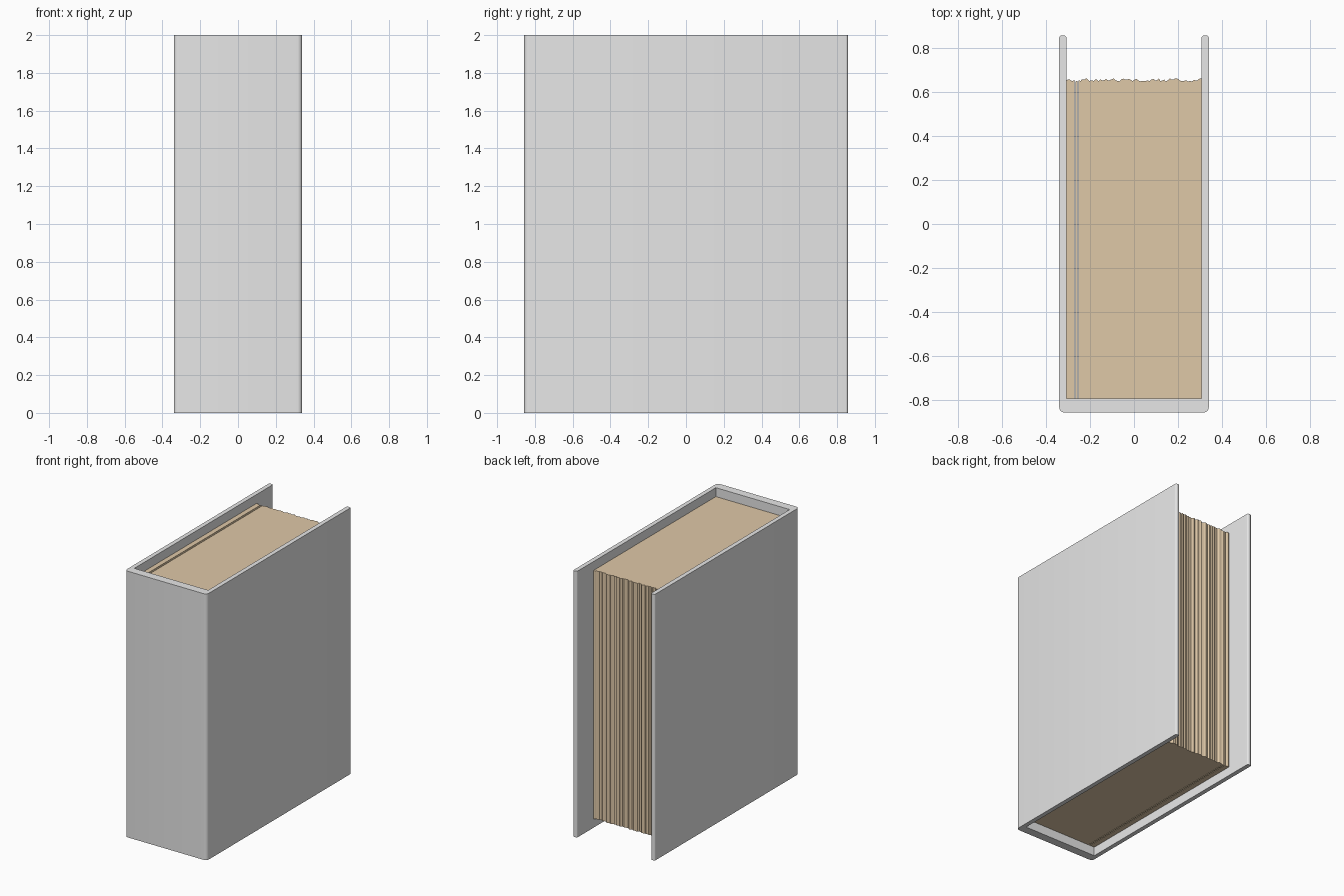
import bpy
import bmesh
import math
import random

random.seed(7)

cube = bpy.data.objects.get("Cube")
if cube:
    bpy.data.objects.remove(cube, do_unlink=True)


def make_material(name, colour):
    mat = bpy.data.materials.new(name)
    mat.use_nodes = True
    mat.diffuse_color = (*colour, 1)
    bsdf = next(n for n in mat.node_tree.nodes if n.type == "BSDF_PRINCIPLED")
    bsdf.inputs["Base Color"].default_value = (*colour, 1)
    return mat


def extrude_outline(name, outline, z0, z1, mat):
    """Closed xy outline raised into a prism from z0 to z1."""
    bm = bmesh.new()
    face = bm.faces.new([bm.verts.new((x, y, z0)) for x, y in outline])
    bm.normal_update()
    top = bmesh.ops.extrude_face_region(bm, geom=[face])["geom"]
    moved = [v for v in top if isinstance(v, bmesh.types.BMVert)]
    bmesh.ops.translate(bm, verts=moved, vec=(0, 0, z1 - z0))
    bmesh.ops.recalc_face_normals(bm, faces=bm.faces)
    mesh = bpy.data.meshes.new(name)
    bm.to_mesh(mesh)
    bm.free()
    mesh.materials.append(mat)
    obj = bpy.data.objects.new(name, mesh)
    bpy.context.collection.objects.link(obj)
    return obj


def arc(cx, cy, radius, start, end, steps=5):
    angles = [math.radians(start + (end - start) * i / steps) for i in range(steps + 1)]
    return [(cx + radius * math.cos(a), cy + radius * math.sin(a)) for a in angles]


cover_grey = make_material("cover grey", (0.8, 0.8, 0.8))
paper_tan = make_material("paper tan", (0.74, 0.58, 0.39))

# Cover: two boards and a spine as one U-shaped outline, mirrored about x = 0
HALF_W, HALF_D = 0.34, 0.857
INNER_X, SPINE_Y = 0.307, -0.793
SPINE_R, TIP_R = 0.025, 0.012
right_half = (
    arc(HALF_W - SPINE_R, SPINE_R - HALF_D, SPINE_R, -90, 0)
    + arc(HALF_W - TIP_R, HALF_D - TIP_R, TIP_R, 0, 90)
    + arc(INNER_X + TIP_R, HALF_D - TIP_R, TIP_R, 90, 180)
    + [(INNER_X, SPINE_Y)]
)
left_half = [(-x, y) for x, y in reversed(right_half)]
cover = extrude_outline("cover", right_half + left_half, 0, 2, cover_grey)

# Smooth rounded edges on the cover
bpy.ops.object.select_all(action="DESELECT")
cover.select_set(True)
bpy.context.view_layer.objects.active = cover
bpy.ops.object.shade_smooth_by_angle(angle=math.radians(35))


# Page blocks: uneven fore edge made of narrow random facets
def page_block(name, x0, x1):
    count = max(2, round((x1 - x0) / 0.0085))
    fore = []
    for i in range(count + 1):
        x = x0 + (x1 - x0) * i / count
        if 0 < i < count:
            x += random.uniform(-0.003, 0.003)
        fore.append((x, 0.655 + random.uniform(-0.007, 0.007)))
    outline = [(x0, SPINE_Y), (x1, SPINE_Y)] + fore[::-1]
    extrude_outline(name, outline, 0.067, 1.933, paper_tan)


page_block("front_pages", -INNER_X, -0.270)
page_block("loose_leaf", -0.266, -0.257)
page_block("main_pages", -0.253, INNER_X)
